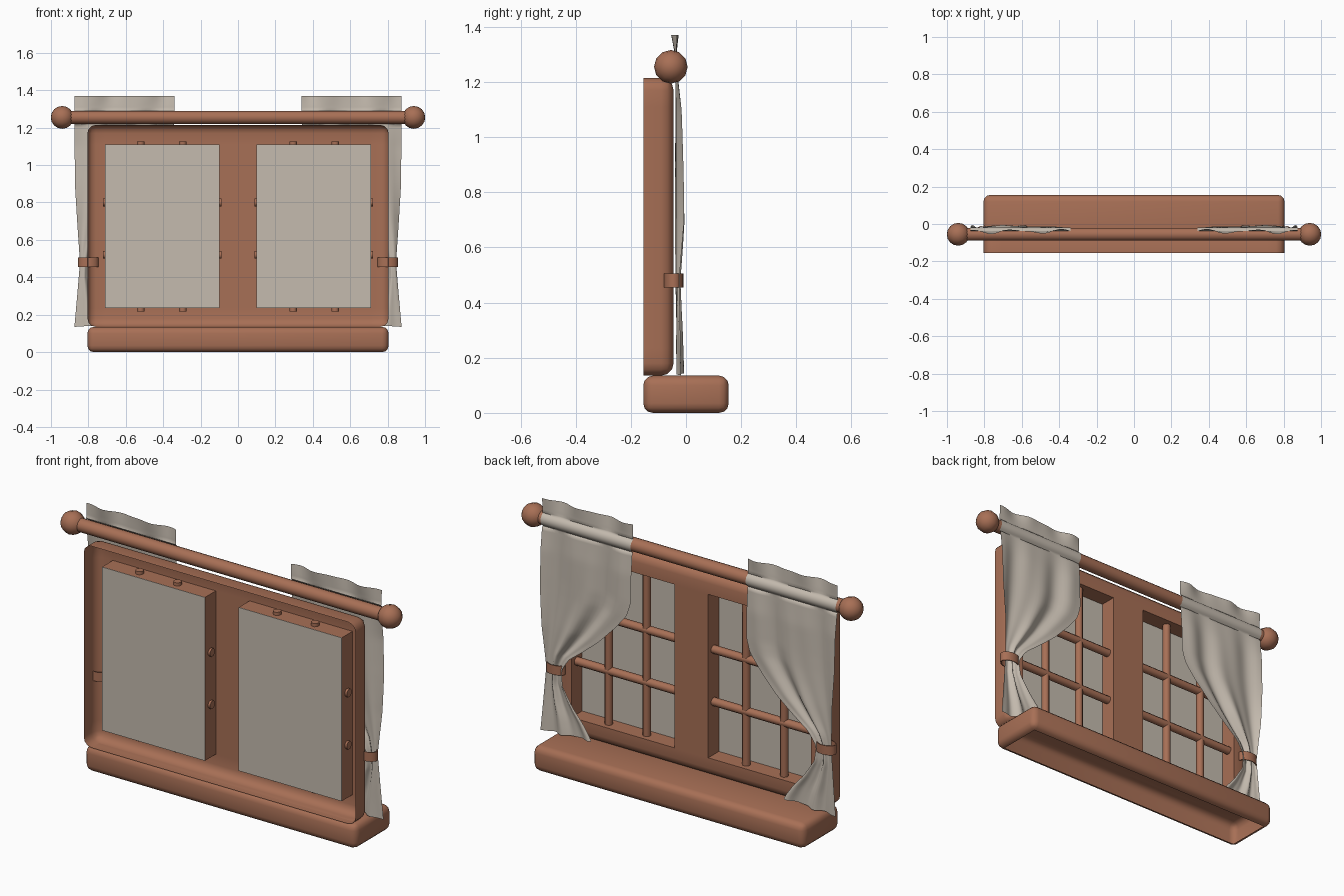
import bpy, bmesh, math
from mathutils import Matrix, Vector

if "Cube" in bpy.data.objects:
    bpy.data.objects.remove(bpy.data.objects["Cube"])


def material(name, col):
    m = bpy.data.materials.new(name)
    m.diffuse_color = (*col, 1)
    m.use_nodes = True
    m.node_tree.nodes["Principled BSDF"].inputs["Base Color"].default_value = m.diffuse_color
    return m


WOOD = material("warm brown wood", (0.39, 0.16, 0.092))
CREAM = material("cream cloth and glass", (0.56, 0.50, 0.43))


def finish(bm, name, mat, angle=35):
    me = bpy.data.meshes.new(name)
    bm.to_mesh(me)
    bm.free()
    me.materials.append(mat)
    for p in me.polygons:
        p.use_smooth = True
    me.set_sharp_from_angle(angle=math.radians(angle))
    ob = bpy.data.objects.new(name, me)
    bpy.context.collection.objects.link(ob)
    return ob


def box(lo, hi):
    bm = bmesh.new()
    lo, hi = Vector(lo), Vector(hi)
    bmesh.ops.create_cube(bm, size=1, matrix=Matrix.Translation((lo + hi) / 2)
                          @ Matrix.Diagonal((*(hi - lo), 1)))
    return bm


def add_bar(bm, a, b, r, sides):
    a, b = Vector(a), Vector(b)
    d = b - a
    rot = d.to_track_quat('Z', 'Y').to_matrix().to_4x4()
    turn = Matrix.Rotation(math.pi / sides, 4, 'Z')
    bmesh.ops.create_cone(bm, cap_ends=True, segments=sides, radius1=r, radius2=r, depth=d.length,
                          matrix=Matrix.Translation((a + b) / 2) @ rot @ turn)


def lerp(table, z):
    # table of (z, value), z falling; smooth steps between the points
    for (z0, v0), (z1, v1) in zip(table, table[1:]):
        if z >= z1:
            return v0 + (v1 - v0) * (z0 - z) / (z0 - z1)
    return table[-1][1]


# Sill: rounded box, open underneath
bm = box((-0.805, -0.155, 0), (0.805, 0.155, 0.135))
bmesh.ops.bevel(bm, geom=bm.edges[:], offset=0.035, segments=3, profile=0.5, affect='EDGES')
bmesh.ops.delete(bm, geom=[f for f in bm.faces if f.normal.z < -0.99], context='FACES')
finish(bm, "sill", WOOD)

# Frame: rounded shell, open at the front, with two window openings
FRONT, BACK, GLASS = -0.155, -0.045, -0.135
X0, X1, Z0, Z1 = 0.10, 0.71, 0.235, 1.11
bm = box((-0.805, FRONT, 0.135), (0.805, BACK, 1.215))
edges = [e for e in bm.edges if max(v.co.y for v in e.verts) > BACK - 0.01]
bmesh.ops.bevel(bm, geom=edges, offset=0.045, segments=3, profile=0.5, affect='EDGES')
bmesh.ops.delete(bm, geom=[f for f in bm.faces if f.normal.y < -0.99], context='FACES')
cuts = [((x, 0, 0), (1, 0, 0)) for x in (-X1, -X0, X0, X1)] + \
       [((0, 0, z), (0, 0, 1)) for z in (Z0, Z1)]
for co, no in cuts:
    bmesh.ops.bisect_plane(bm, geom=bm.verts[:] + bm.edges[:] + bm.faces[:],
                           dist=1e-5, plane_co=co, plane_no=no)
holes = []
for f in bm.faces:
    c = f.calc_center_median()
    if f.normal.y > 0.99 and X0 < abs(c.x) < X1 and Z0 < c.z < Z1:
        holes.append(f)
bmesh.ops.delete(bm, geom=holes, context='FACES')
finish(bm, "frame", WOOD)

for side, label in ((-1, "left"), (1, "right")):
    # Reveals around each opening
    xa, xb = sorted((side * X0, side * X1))
    bm = box((xa, GLASS, Z0), (xb, BACK, Z1))
    bmesh.ops.delete(bm, geom=[f for f in bm.faces if abs(f.normal.y) > 0.9], context='FACES')
    finish(bm, label + "_window_reveal", WOOD)

    # Glass
    bm = box((xa, GLASS - 0.002, Z0), (xb, GLASS, Z1))
    finish(bm, label + "_glass", CREAM)

    # Glazing bars, ends poking through the reveals
    bm = bmesh.new()
    for x in (0.295, 0.52):
        add_bar(bm, (side * x, -0.09, Z0 - 0.017), (side * x, -0.09, Z1 + 0.017), 0.021, 8)
    for z in (0.52, 0.80):
        add_bar(bm, (xa - 0.012, -0.09, z), (xb + 0.012, -0.09, z), 0.022, 8)
    finish(bm, label + "_glazing_bars", WOOD, 50)

    # Curtain: gathered sheet with a sleeve behind the rod and a ruffled header
    inner = [(1.37, .34), (.95, .343), (.88, .365), (.80, .43), (.70, .525), (.62, .62),
             (.55, .71), (.48, .755), (.40, .745), (.30, .685), (.22, .62), (.14, .57)]
    outer = [(1.37, .875), (.90, .872), (.70, .86), (.48, .845), (.30, .86), (.13, .875)]
    amp = [(1.37, .014), (1.30, .003), (1.20, .006), (1.1, .012), (.70, .020), (.48, .010),
           (.30, .014), (.13, .016)]
    mid = [(1.37, -.040), (1.22, -.034), (1.1, -.026), (.70, -.022), (.48, -.030), (.13, -.022)]
    zs = [1.37 - 0.015 * i for i in range(5)] + [1.295 - 0.005 * i for i in range(17)]
    zs += [1.20 - (1.20 - 0.135) * i / 48 for i in range(49)]
    cols = 28
    bm = bmesh.new()
    rows = []
    for z in zs:
        row = []
        for j in range(cols + 1):
            u = j / cols
            x = lerp(inner, z) * (1 - u) + lerp(outer, z) * u
            wave = 0.7 * math.sin(u * 13 + 0.6) + 0.3 * math.sin(u * 23 + z * 4)
            y = lerp(mid, z) + lerp(amp, z) * wave
            dz = z - 1.255
            if abs(dz) < 0.0375:
                y = max(-0.038, -0.055 + math.sqrt(0.0375 ** 2 - dz * dz))
            lift = 0.02 * (1 - u) * max(0, 0.4 - z) / 0.27
            row.append(bm.verts.new((side * x, y, z + lift)))
        rows.append(row)
    for r0, r1 in zip(rows, rows[1:]):
        for j in range(cols):
            q = (r0[j], r0[j + 1], r1[j + 1], r1[j])
            bm.faces.new(q if side < 0 else q[::-1])
    finish(bm, label + "_curtain", CREAM, 60)

    # Tieback: open oval band
    bm = bmesh.new()
    n = 16
    rings = []
    for s, z in ((1, .455), (1, .505), (.9, .505), (.9, .455)):
        rings.append([bm.verts.new((side * 0.80 + 0.055 * s * math.cos(2 * math.pi * i / n),
                                    -0.045 + 0.036 * s * math.sin(2 * math.pi * i / n), z))
                      for i in range(n)])
    for k in range(4):
        a, b = rings[k], rings[(k + 1) % 4]
        for i in range(n):
            j = (i + 1) % n
            bm.faces.new((a[i], a[j], b[j], b[i]))
    finish(bm, label + "_tieback", WOOD)

    # Finial ball
    bm = bmesh.new()
    bmesh.ops.create_uvsphere(bm, u_segments=12, v_segments=8, radius=0.061,
                              matrix=Matrix.Translation((side * 0.94, -0.055, 1.255))
                              @ Matrix.Rotation(math.pi / 2, 4, 'Y'))
    finish(bm, label + "_finial", WOOD, 60)

# Curtain rod
bm = bmesh.new()
add_bar(bm, (-0.92, -0.055, 1.255), (0.92, -0.055, 1.255), 0.035, 16)
finish(bm, "curtain_rod", WOOD)
